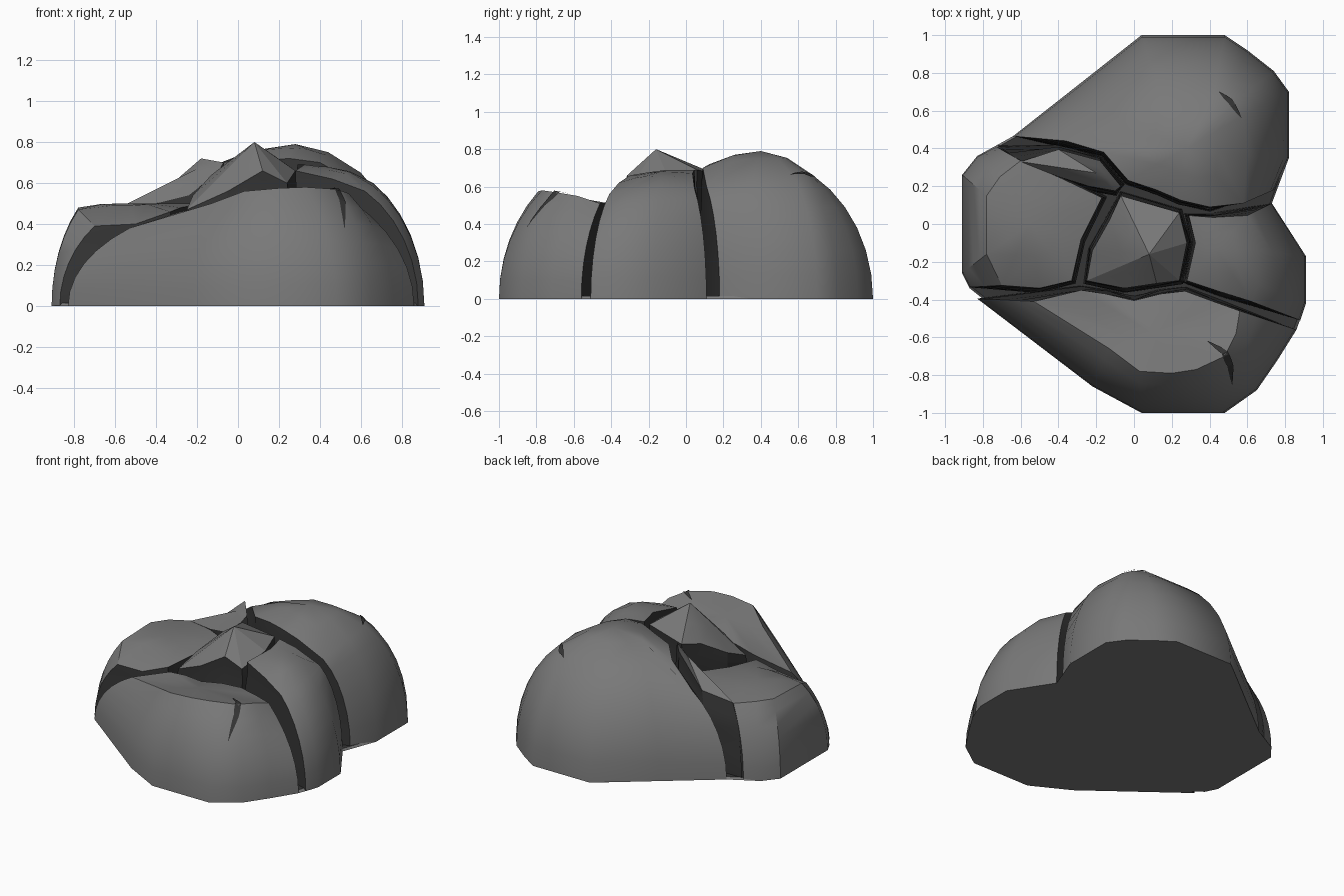
import bpy, bmesh, math, random
from mathutils import Vector
from mathutils.bvhtree import BVHTree

if "Cube" in bpy.data.objects:
    bpy.data.objects.remove(bpy.data.objects["Cube"])

random.seed(4)


def material(name, v):
    m = bpy.data.materials.new(name)
    m.diffuse_color = (v, v, v, 1)
    m.use_nodes = True
    m.node_tree.nodes["Principled BSDF"].inputs["Base Color"].default_value = m.diffuse_color
    return m


ROCK = material("grey rock", 0.19)
DARK = material("dark crack", 0.035)


def finish(name, bm, angle=0):
    bmesh.ops.recalc_face_normals(bm, faces=bm.faces)
    me = bpy.data.meshes.new(name)
    bm.to_mesh(me)
    me.materials.append(ROCK)
    me.materials.append(DARK)
    ob = bpy.data.objects.new(name, me)
    bpy.context.collection.objects.link(ob)
    if angle:
        bpy.ops.object.select_all(action='DESELECT')
        ob.select_set(True)
        bpy.context.view_layer.objects.active = ob
        bpy.ops.object.shade_smooth_by_angle(angle=math.radians(angle))


def chunk(name, columns, apex, bulge=0.72, arc=60, angle=42, flare=0.024):
    """Columns run counter-clockwise. Three values: crack wall (x, y, top).
    Five values: rounded outer wall (base x, base y, rim x, rim y, rim z).
    Crack walls flare out at the base so that neighbours meet in a V."""
    bm = bmesh.new()
    steps, n = 6, len(columns)
    apex, arc = Vector(apex), math.radians(arc)
    bases = [Vector((c[0], c[1], 0)) for c in columns]
    feet = []
    for i, c in enumerate(columns):
        d = (bases[(i + 1) % n] - bases[i - 1]).normalized()
        out = Vector((d.y, -d.x, 0)) * flare
        feet.append(bases[i] + out if len(c) == 3 else bases[i])
    rings = []
    for k in range(steps + 1):
        t = k / steps * arc
        inward, up = (1 - math.cos(t)) / (1 - math.cos(arc)), math.sin(t) / math.sin(arc)
        ring = []
        for c, foot in zip(columns, feet):
            rim = Vector(c[-3:])
            p = foot.lerp(rim, inward if len(c) == 5 else up)
            if len(c) == 3 and 0 < k < steps:  # chipped crack walls
                p += Vector((random.uniform(-1, 1), random.uniform(-1, 1), 0)) * 0.008
            p.z = rim.z * up
            ring.append(bm.verts.new(p))
        rings.append(ring)
    # slightly domed crown
    crown = []
    for c in columns:
        rim = Vector(c[-3:])
        p = rim.lerp(apex, 0.5)
        p.z = rim.z + (apex.z - rim.z) * bulge
        crown.append(bm.verts.new(p))
    rings.append(crown)
    top = bm.verts.new(apex)
    for i in range(n):
        j = (i + 1) % n
        wall = len(columns[i]) == 3 or len(columns[j]) == 3
        for k in range(len(rings) - 1):
            a, b = rings[k], rings[k + 1]
            f = bm.faces.new((a[i], a[j], b[j], b[i]))
            f.material_index = int(wall and k < steps)
        bm.faces.new((crown[i], crown[j], top))
    bm.faces.new(rings[0][::-1])
    tree = BVHTree.FromBMesh(bm)
    finish(name, bm, angle)
    bm.free()
    return tree


# Long front boulder with a creased, sloping top
front = chunk("front_boulder", [
    (-0.83, -0.395, -0.53, -0.41, 0.38), (-0.22, -0.86, -0.13, -0.66, 0.50),
    (0.04, -1, 0.03, -0.78, 0.56), (0.26, -1, 0.2, -0.79, 0.575),
    (0.48, -1, 0.33, -0.77, 0.58), (0.65, -0.88, 0.48, -0.7, 0.57),
    (0.76, -0.72, 0.54, -0.58, 0.55), (0.86, -0.56, 0.56, -0.46, 0.51),
    (0.42, -0.41, 0.51), (0.27, -0.355, 0.5), (0.14, -0.37, 0.5), (0, -0.405, 0.49),
    (-0.15, -0.37, 0.48), (-0.28, -0.35, 0.46)],
    (0.1, -0.58, 0.54), 0.5, 46)

# Large domed back boulder
back = chunk("back_boulder", [
    (-0.64, 0.465, -0.36, 0.44, 0.53), (-0.16, 0.38, 0.67), (-0.03, 0.23, 0.69),
    (0.12, 0.18, 0.71), (0.25, 0.125, 0.72), (0.4, 0.09, 0.70),
    (0.74, 0.18, 0.58, 0.11, 0.6),
    (0.82, 0.35, 0.6, 0.36, 0.65), (0.82, 0.7, 0.58, 0.58, 0.65),
    (0.74, 0.81, 0.54, 0.64, 0.655), (0.6, 0.92, 0.48, 0.67, 0.66),
    (0.48, 1, 0.42, 0.68, 0.66), (0.04, 1, 0.14, 0.68, 0.66),
    (-0.3, 0.73, -0.05, 0.54, 0.66)], (0.28, 0.4, 0.79))

# Rounded right boulder
chunk("right_boulder", [
    (0.29, 0.045, 0.69), (0.325, -0.1, 0.69), (0.28, -0.3, 0.66),
    (0.46, -0.36, 0.62), (0.88, -0.51, 0.62, -0.41, 0.56), (0.91, -0.42, 0.66, -0.32, 0.585),
    (0.91, -0.17, 0.66, -0.14, 0.6), (0.73, 0.11, 0.6, 0.045, 0.59),
    (0.42, 0.035, 0.67)], (0.43, -0.13, 0.68))

# Flat-topped left boulder, lower along the front crack
chunk("left_boulder", [
    (-0.87, -0.335, -0.7, -0.325, 0.39), (-0.5, -0.34, 0.40), (-0.33, -0.30, 0.46),
    (-0.28, -0.08, 0.48), (-0.17, 0.14, 0.5), (-0.38, 0.24, 0.5),
    (-0.73, 0.41, -0.60, 0.335, 0.47),
    (-0.83, 0.36, -0.71, 0.25, 0.48), (-0.91, 0.26, -0.78, 0.15, 0.48),
    (-0.91, -0.26, -0.78, -0.16, 0.47)], (-0.55, 0, 0.5), 0.9, 46, 33)

# Narrow rising wedge beside the back crack
chunk("wedge_stone", [
    (-0.72, 0.415, -0.6, 0.33, 0.47), (-0.4, 0.25, 0.5), (-0.24, 0.20, 0.54),
    (-0.1, 0.175, 0.65), (-0.07, 0.20, 0.70), (-0.18, 0.335, 0.72), (-0.4, 0.395, 0.53)],
    (-0.2, 0.27, 0.67), 0.5, 46, 20)

# Peaked centre stone
chunk("centre_stone", [
    (-0.25, -0.3, 0.47), (-0.05, -0.34, 0.56), (0.12, -0.315, 0.66), (0.24, -0.3, 0.6),
    (0.28, -0.1, 0.66), (0.24, 0.06, 0.69), (-0.07, 0.15, 0.67),
    (-0.13, 0.02, 0.64), (-0.22, -0.14, 0.54)], (0.08, -0.16, 0.8), 0.5, 60, 14)

# Shared floor closing the cracks from below
outline = [(-0.22, -0.86), (0.04, -1), (0.48, -1), (0.65, -0.88), (0.86, -0.56), (0.91, -0.42),
           (0.91, -0.17), (0.73, 0.11), (0.82, 0.35), (0.82, 0.7), (0.74, 0.81), (0.6, 0.92),
           (0.48, 1), (0.04, 1), (-0.64, 0.465), (-0.83, 0.36), (-0.91, 0.26), (-0.91, -0.26),
           (-0.87, -0.34)]
bm = bmesh.new()
low = [bm.verts.new((x, y, 0)) for x, y in outline]
high = [bm.verts.new((x * 0.985, y * 0.985, 0.015)) for x, y in outline]
bm.faces.new(low[::-1])
bm.faces.new(high).material_index = 1
for i in range(len(low)):
    j = (i + 1) % len(low)
    bm.faces.new((low[i], low[j], high[j], high[i]))
finish("crack_floor", bm)
bm.free()


def fissure(name, tree, path, width):
    """Thin tapered dark strip laid on a boulder surface."""
    bm = bmesh.new()
    pts = [Vector((x, y, 0)) for x, y in path]
    rows, n = [], 4 * (len(pts) - 1)
    for k in range(n + 1):
        s = min(k // 4, len(pts) - 2)
        a, b = pts[s], pts[s + 1]
        p = a.lerp(b, k / 4 - s)
        d = (b - a).normalized()
        side = Vector((-d.y, d.x, 0)) * width * (0.08 + math.sin(math.pi * k / n)) / 2
        row = []
        for q in (p - side, p + side):
            hit = tree.ray_cast(Vector((q.x, q.y, 2)), Vector((0, 0, -1)))[0]
            row.append(bm.verts.new(hit + Vector((0, 0, 0.008))))
        rows.append(row)
    for r, s in zip(rows, rows[1:]):
        bm.faces.new((r[0], s[0], s[1], r[1])).material_index = 1
    finish(name, bm)
    bm.free()


fissure("front_fissure", front, [(0.39, -0.62), (0.48, -0.68), (0.51, -0.75), (0.52, -0.85)], 0.034)
fissure("back_fissure", back, [(0.45, 0.7), (0.51, 0.65), (0.57, 0.56)], 0.026)
